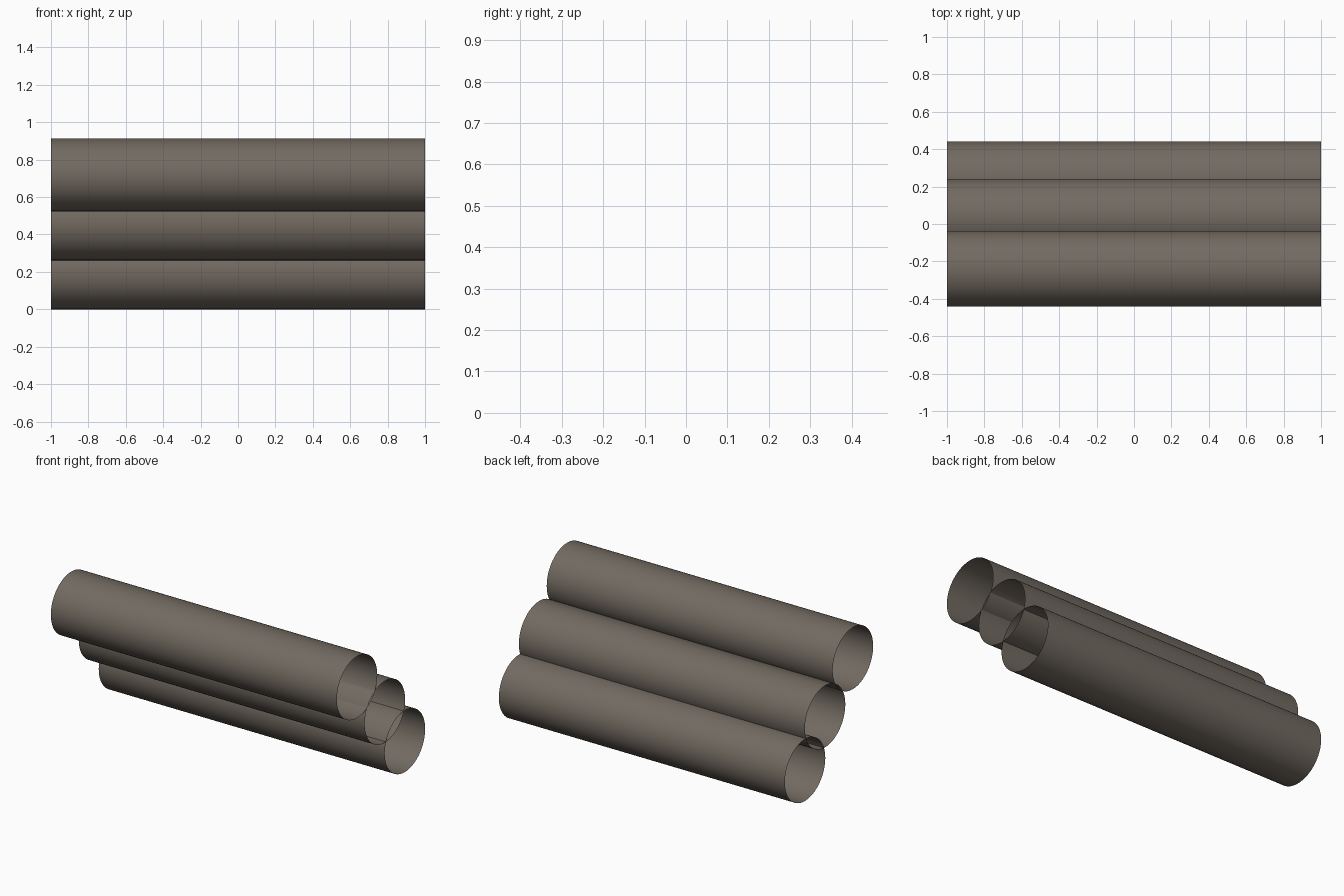
import bpy, bmesh, math

if "Cube" in bpy.data.objects:
    bpy.data.objects.remove(bpy.data.objects["Cube"])

# One warm grey for all pipes
mat = bpy.data.materials.new("warm grey")
mat.diffuse_color = (0.17, 0.145, 0.12, 1)
mat.use_nodes = True
mat.node_tree.nodes["Principled BSDF"].inputs["Base Color"].default_value = mat.diffuse_color

RY, RZ, SIDES = 0.202, 0.195, 64


def pipe(name, y, z):
    """Open thin pipe along x, centred at (y, z)."""
    bm = bmesh.new()
    rings = []
    for x in (-1, 1):
        rings.append([bm.verts.new((x, y + RY * math.cos(2 * math.pi * i / SIDES),
                                    z + RZ * math.sin(2 * math.pi * i / SIDES)))
                      for i in range(SIDES)])
    a, b = rings
    for i in range(SIDES):
        j = (i + 1) % SIDES
        f = bm.faces.new((a[i], a[j], b[j], b[i]))
        f.smooth = True
        f.normal_update()
        c = f.calc_center_median()
        if f.normal.y * (c.y - y) + f.normal.z * (c.z - z) < 0:
            f.normal_flip()
    me = bpy.data.meshes.new(name)
    bm.to_mesh(me)
    bm.free()
    me.materials.append(mat)
    bpy.context.collection.objects.link(bpy.data.objects.new(name, me))


# Three pipes stepping up towards the front
pipe("lower_pipe", 0.239, RZ)
pipe("middle_pipe", 0.039, RZ + 0.262)
pipe("upper_pipe", -0.239, RZ + 0.524)
